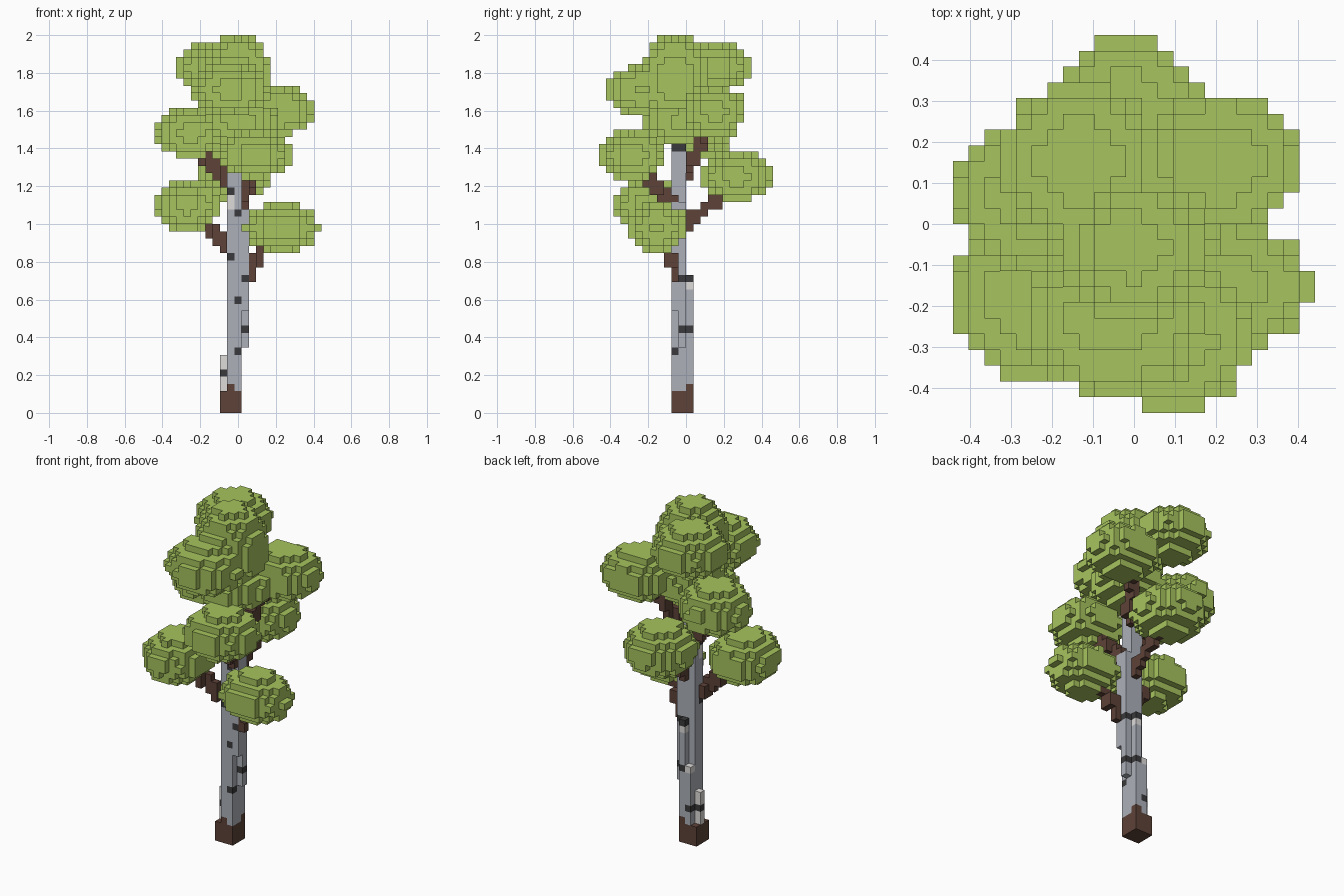
import bpy, math

if "Cube" in bpy.data.objects:
    bpy.data.objects.remove(bpy.data.objects["Cube"])

V = 2 / 52            # voxel size: x centres on i*V, y and z centres on (j+.5)*V
voxels = {}           # (i, j, k) -> (part name, colour)


def srgb(h):
    c = [int(h[n:n + 2], 16) / 255 for n in (0, 2, 4)]
    return [((x + .055) / 1.055) ** 2.4 if x > .04 else x / 12.92 for x in c] + [1]


COLOURS = {"leaf green": "A7C45E", "bark grey": "ACB0B9", "pale bark": "DEDCDB",
           "dark bark mark": "3A3A3C", "wood brown": "5D4238"}
mats = {}
for name, h in COLOURS.items():
    mats[name] = bpy.data.materials.new(name)
    mats[name].diffuse_color = srgb(h)


def box(part, colour, x0, x1, y0, y1, z0, z1):
    """Fill voxels, inclusive start and exclusive end."""
    for i in range(x0, x1):
        for j in range(y0, y1):
            for k in range(z0, z1):
                voxels[i, j, k] = (part, colour)


def paint(colour, test):
    for p, (part, c) in list(voxels.items()):
        if part == "trunk" and test(*p):
            voxels[p] = (part, colour)


def blob(part, c, r):
    lo = [math.floor((a - b) / V) - 1 for a, b in zip(c, r)]
    hi = [math.ceil((a + b) / V) + 1 for a, b in zip(c, r)]
    for i in range(lo[0], hi[0]):
        for j in range(lo[1], hi[1]):
            for k in range(lo[2], hi[2]):
                q = (i * V, (j + .5) * V, (k + .5) * V)
                if sum(((a - b) / s) ** 2 for a, b, s in zip(q, c, r)) <= 1:
                    voxels.setdefault((i, j, k), (part, "leaf green"))


def branch(part, a, b):
    """Stepped branch, two voxels tall, between two points."""
    n = 30
    for s in range(n + 1):
        x, y, z = [u + (w - u) * s / n for u, w in zip(a, b)]
        i, j, k = round(x / V), math.floor(y / V), math.floor(z / V)
        for d in (0, 1):
            voxels.setdefault((i, j, k + d), (part, "wood brown"))


# trunk, leaning slightly as it rises, with the back corners chipped away
G = "bark grey"
box("trunk", G, -2, 1, -2, 1, 0, 4)
box("trunk", G, -1, 1, -2, 1, 4, 12)
box("trunk", G, -1, 1, -2, 0, 12, 19)
box("trunk", G, 0, 1, 0, 1, 12, 19)
box("trunk", "pale bark", -2, -1, -1, 0, 3, 8)
box("trunk", G, 1, 2, -1, 0, 9, 14)
box("trunk", G, 1, 2, -2, 0, 14, 19)
box("trunk", G, -1, 2, -2, 0, 19, 29)
box("trunk", G, -1, 1, -2, 0, 29, 37)
for p in [(-2, -2, 3), (-2, 0, 3)]:
    voxels.pop(p, None)

# bark colours: brown foot, pale patches, dark bands and dots
paint("wood brown", lambda i, j, k: k < 3 or (i, j, k) in ((-1, -2, 3), (0, 0, 3)))
paint("pale bark", lambda i, j, k: (k == 17 and j == 0) or (k in (28, 29) and i == -1 and j == -2)
      or (k == 11 and i == -1 and j == 0))
paint("dark bark mark", lambda i, j, k:
      (k == 5 and (i == -2 or (j == 0 and i < 0)))
      or (k == 11 and (i == 1 or (j == 0 and i == 0)))
      or (k == 18 and (i == 1 or j == 0))
      or (k == 36)
      or (i, j, k) in ((0, -2, 8), (0, -2, 15), (0, -2, 27), (-1, -2, 21),
                       (-1, -2, 30), (0, -1, 25)))

# branches reaching into each leaf cluster
branch("branch_low_right", (.06, -.05, .72), (.18, -.13, .92))
branch("branch_low_left", (-.04, -.05, .83), (-.20, -.14, 1.0))
branch("branch_back", (0, .01, .98), (-.01, .22, 1.17))
branch("branch_front", (.04, -.06, 1.09), (.08, -.25, 1.27))
branch("branch_mid_left", (-.04, -.02, 1.20), (-.20, .06, 1.36))
branch("branch_mid_right", (.04, .01, 1.29), (.12, .12, 1.50))
branch("branch_top", (-.02, -.04, 1.43), (-.02, -.06, 1.75))

# leaf clusters: centre and half sizes
CLUSTERS = {
    "leaves_low_left": ((-.265, -.18, 1.10), (.178, .198, .135)),
    "leaves_low_right": ((.23, -.152, .982), (.200, .163, .132)),
    "leaves_front": ((.095, -.285, 1.367), (.194, .18, .134)),
    "leaves_back": ((-.02, .267, 1.255), (.188, .193, .135)),
    "leaves_mid_left": ((-.245, .075, 1.485), (.190, .185, .135)),
    "leaves_mid_right": ((.205, .150, 1.60), (.198, .170, .137)),
    "leaves_centre": ((.01, -.04, 1.55), (.19, .195, .125)),
    "leaves_upper_front": ((-.05, -.23, 1.71), (.212, .19, .136)),
    "leaves_upper_back": ((-.135, .155, 1.83), (.195, .19, .137)),
    "leaves_top": ((-.005, -.055, 1.77), (.188, .19, .236)),
}
for name, (c, r) in CLUSTERS.items():
    blob(name, c, r)

# each part becomes a mesh of its exposed voxel faces
FACES = {(1, 0, 0): ((1, 0, 0), (1, 1, 0), (1, 1, 1), (1, 0, 1)),
         (-1, 0, 0): ((0, 0, 0), (0, 0, 1), (0, 1, 1), (0, 1, 0)),
         (0, 1, 0): ((0, 1, 0), (0, 1, 1), (1, 1, 1), (1, 1, 0)),
         (0, -1, 0): ((0, 0, 0), (1, 0, 0), (1, 0, 1), (0, 0, 1)),
         (0, 0, 1): ((0, 0, 1), (1, 0, 1), (1, 1, 1), (0, 1, 1)),
         (0, 0, -1): ((0, 0, 0), (0, 1, 0), (1, 1, 0), (1, 0, 0))}
for part in sorted({p for p, _ in voxels.values()}):
    cells = {p: c for p, (n, c) in voxels.items() if n == part}
    used = sorted(set(cells.values()))
    index, faces, slots = {}, [], []
    for (i, j, k), colour in cells.items():
        for (dx, dy, dz), corners in FACES.items():
            if (i + dx, j + dy, k + dz) in voxels:
                continue
            faces.append([index.setdefault((i + a, j + b, k + c), len(index)) for a, b, c in corners])
            slots.append(used.index(colour))
    if not faces:
        continue
    me = bpy.data.meshes.new(part)
    me.from_pydata([((a - .5) * V, b * V, c * V) for a, b, c in index], [], faces)
    for u in used:
        me.materials.append(mats[u])
    for poly, s in zip(me.polygons, slots):
        poly.material_index = s
    bpy.context.collection.objects.link(bpy.data.objects.new(part, me))

for m in bpy.data.materials:
    if m.users and not m.is_grease_pencil:
        m.use_nodes = True
        m.node_tree.nodes["Principled BSDF"].inputs["Base Color"].default_value = m.diffuse_color
